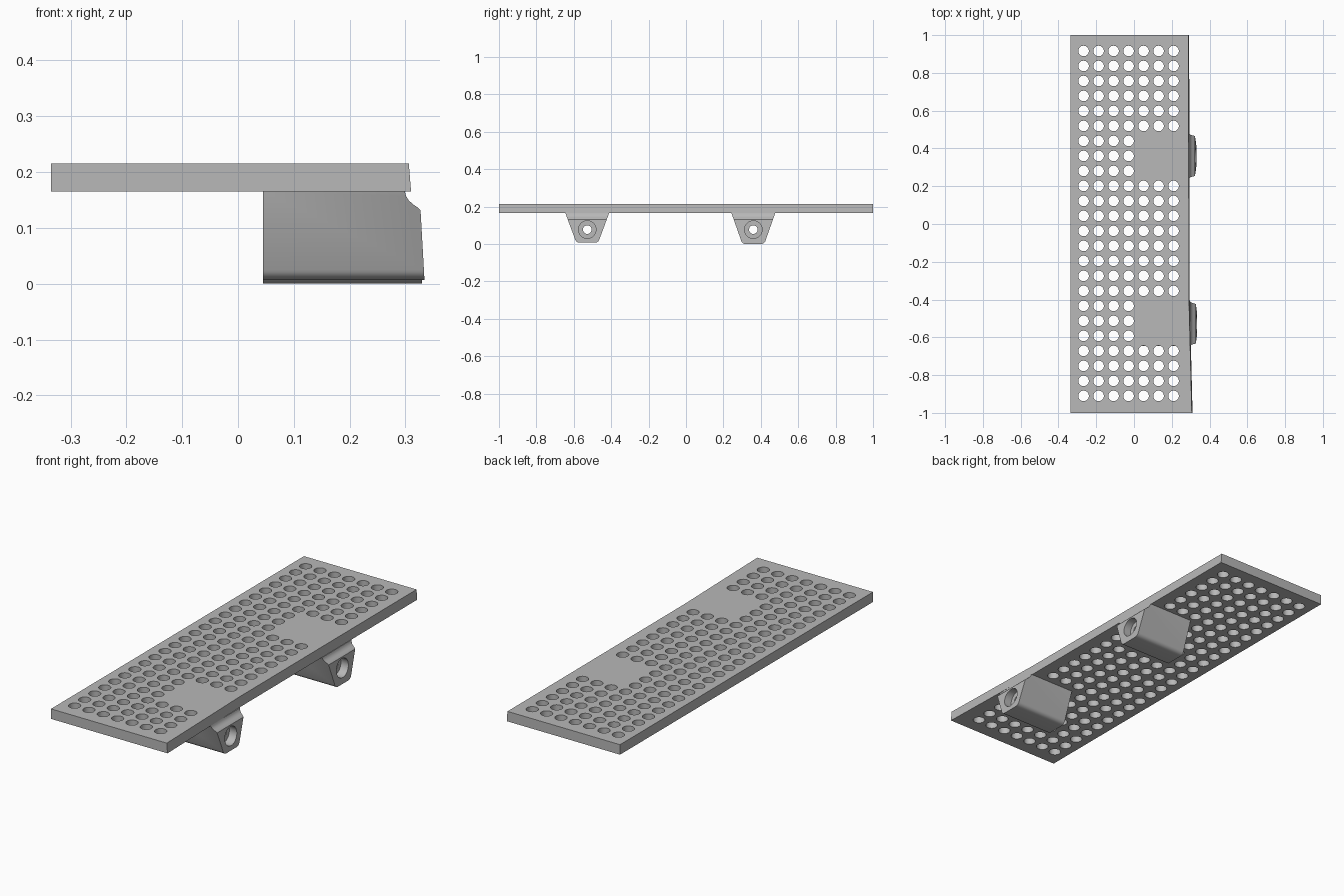
import bpy, bmesh, math
from mathutils import Matrix, Vector

cube = bpy.data.objects.get("Cube")
if cube:
    bpy.data.objects.remove(cube, do_unlink=True)

grey = bpy.data.materials.new("plain grey")
grey.use_nodes = True
COLOUR = (0.48, 0.48, 0.48, 1)
grey.diffuse_color = COLOUR
grey.node_tree.nodes["Principled BSDF"].inputs["Base Color"].default_value = COLOUR


def to_object(name, bm):
    bmesh.ops.recalc_face_normals(bm, faces=bm.faces)
    mesh = bpy.data.meshes.new(name)
    bm.to_mesh(mesh)
    bm.free()
    mesh.materials.append(grey)
    obj = bpy.data.objects.new(name, mesh)
    bpy.context.collection.objects.link(obj)
    return obj


def prism(name, points, push):
    """Extrude a closed outline of 3D points along a vector."""
    bm = bmesh.new()
    face = bm.faces.new([bm.verts.new(p) for p in points])
    ext = bmesh.ops.extrude_face_region(bm, geom=[face])
    verts = [v for v in ext["geom"] if isinstance(v, bmesh.types.BMVert)]
    bmesh.ops.translate(bm, verts=verts, vec=Vector(push))
    return to_object(name, bm)


def add_cylinder(bm, centre, radius, depth, turn=Matrix()):
    bmesh.ops.create_cone(bm, cap_ends=True, segments=32, radius1=radius,
                          radius2=radius, depth=depth,
                          matrix=Matrix.Translation(centre) @ turn)


def boolean(obj, tool, operation):
    mod = obj.modifiers.new("cut", 'BOOLEAN')
    mod.operation = operation
    mod.solver = 'EXACT'
    mod.object = tool
    bpy.context.view_layer.objects.active = obj
    bpy.ops.object.modifier_apply(modifier=mod.name)
    bpy.data.objects.remove(tool, do_unlink=True)


def smooth(obj):
    bpy.ops.object.select_all(action='DESELECT')
    obj.select_set(True)
    bpy.context.view_layer.objects.active = obj
    bpy.ops.object.shade_smooth_by_angle(angle=math.radians(30))


# Deck plate, with its right-hand edge flaring slightly at one end
BOTTOM, TOP = 0.165, 0.215
outline = [(-0.335, -1), (0.306, -1), (0.291, -0.4), (0.288, 1), (-0.335, 1)]
plate = prism("deck_plate", [(x, y, BOTTOM) for x, y in outline], (0, 0, TOP - BOTTOM))
for v in plate.data.vertices:
    if v.co.x > 0 and v.co.z < 0.2:
        v.co.x += 0.004

# Perforation grid, left solid above each bracket
PITCH = 0.0794
SOLID_ROWS = (6, 7, 8, 17, 18, 19)
holes = bmesh.new()
for row in range(24):
    for col in range(7):
        if not (col > 3 and row in SOLID_ROWS):
            add_cylinder(holes, (-0.267 + PITCH * col, 0.916 - PITCH * row, 0.19), 0.028, 0.2)
boolean(plate, to_object("hole_cutter", holes), 'DIFFERENCE')
smooth(plate)


def bracket(name, y, base, reach):
    # Tapered section with rounded lower corners
    half = [(0.117, 0.168), (0.117, BOTTOM)]
    corner, radius = Vector((0.041, base + 0.025)), 0.025
    for i in range(9):
        a = math.radians(-17 - i * 73 / 8)
        half.append((corner.x + radius * math.cos(a), corner.y + radius * math.sin(a)))
    section = half + [(-w, z) for w, z in reversed(half)]
    body = prism(name, [(0.045, y + w, z) for w, z in section], (0.4, 0, 0))

    # Side outline with the scooped shoulder
    side = [(0, -0.1), (reach + 0.005, -0.1), (reach, base), (reach - 0.007, 0.131),
            (reach - 0.011, 0.136), (reach - 0.02, 0.142), (reach - 0.028, 0.149),
            (reach - 0.033, 0.157), (reach - 0.035, 0.165), (reach - 0.045, 0.168),
            (reach - 0.05, 0.3), (0, 0.3)]
    boolean(body, prism("side_cutter", [(x, y - 0.2, z) for x, z in side], (0, 0.4, 0)),
            'INTERSECT')

    # Through bore and counterbore
    turn = Matrix.Rotation(math.pi / 2, 4, 'Y')
    for radius, start in ((0.023, -0.1), (0.047, reach - 0.045)):
        bore = bmesh.new()
        add_cylinder(bore, ((start + 0.5) / 2, y, 0.077), radius, 0.5 - start, turn)
        boolean(body, to_object("bore_cutter", bore), 'DIFFERENCE')
    smooth(body)


bracket("front_bracket", -0.528, 0.007, 0.334)
bracket("rear_bracket", 0.36, 0.0, 0.33)
